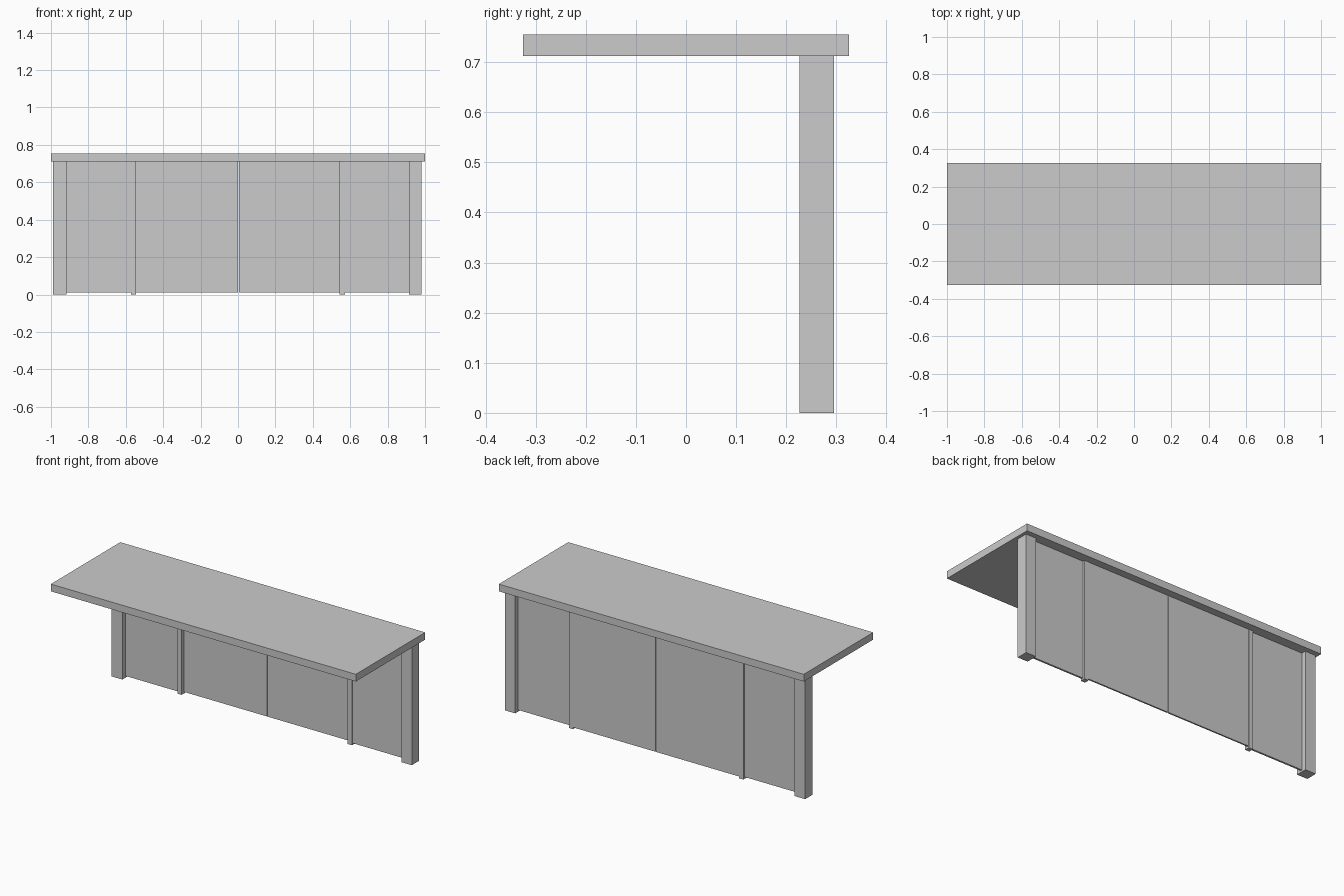
import bpy
import bmesh

if "Cube" in bpy.data.objects:
    bpy.data.objects.remove(bpy.data.objects["Cube"])


def box(name, x, y, z):
    """Axis-aligned box from (min, max) ranges."""
    bm = bmesh.new()
    bmesh.ops.create_cube(bm, size=1)
    for v in bm.verts:
        for i, (lo, hi) in enumerate((x, y, z)):
            v.co[i] = lo if v.co[i] < 0 else hi
    mesh = bpy.data.meshes.new(name)
    bm.to_mesh(mesh)
    bm.free()
    obj = bpy.data.objects.new(name, mesh)
    bpy.context.collection.objects.link(obj)
    return obj


UNDER = 0.712  # underside of the table top

# Table top, overhanging to the front
box("table_top", (-1, 1), (-0.325, 0.325), (UNDER, 0.755))

# Square end posts and slim intermediate posts
for side, x in (("left", (-0.988, -0.918)), ("right", (0.914, 0.981))):
    box(side + "_end_post", x, (0.227, 0.295), (0, UNDER))
for side, x in (("left", (-0.573, -0.545)), ("right", (0.544, 0.572))):
    box(side + "_slim_post", x, (0.251, 0.281), (0, UNDER))

# Outer panels sit mid-depth, inner panels flush with the slim posts' back
outer, inner, height = (0.257, 0.268), (0.271, 0.280), (0.01, UNDER)
box("left_outer_panel", (-0.918, -0.573), outer, height)
box("right_outer_panel", (0.572, 0.914), outer, height)
box("left_inner_panel", (-0.545, 0.001), inner, height)
box("right_inner_panel", (0.005, 0.544), inner, height)
